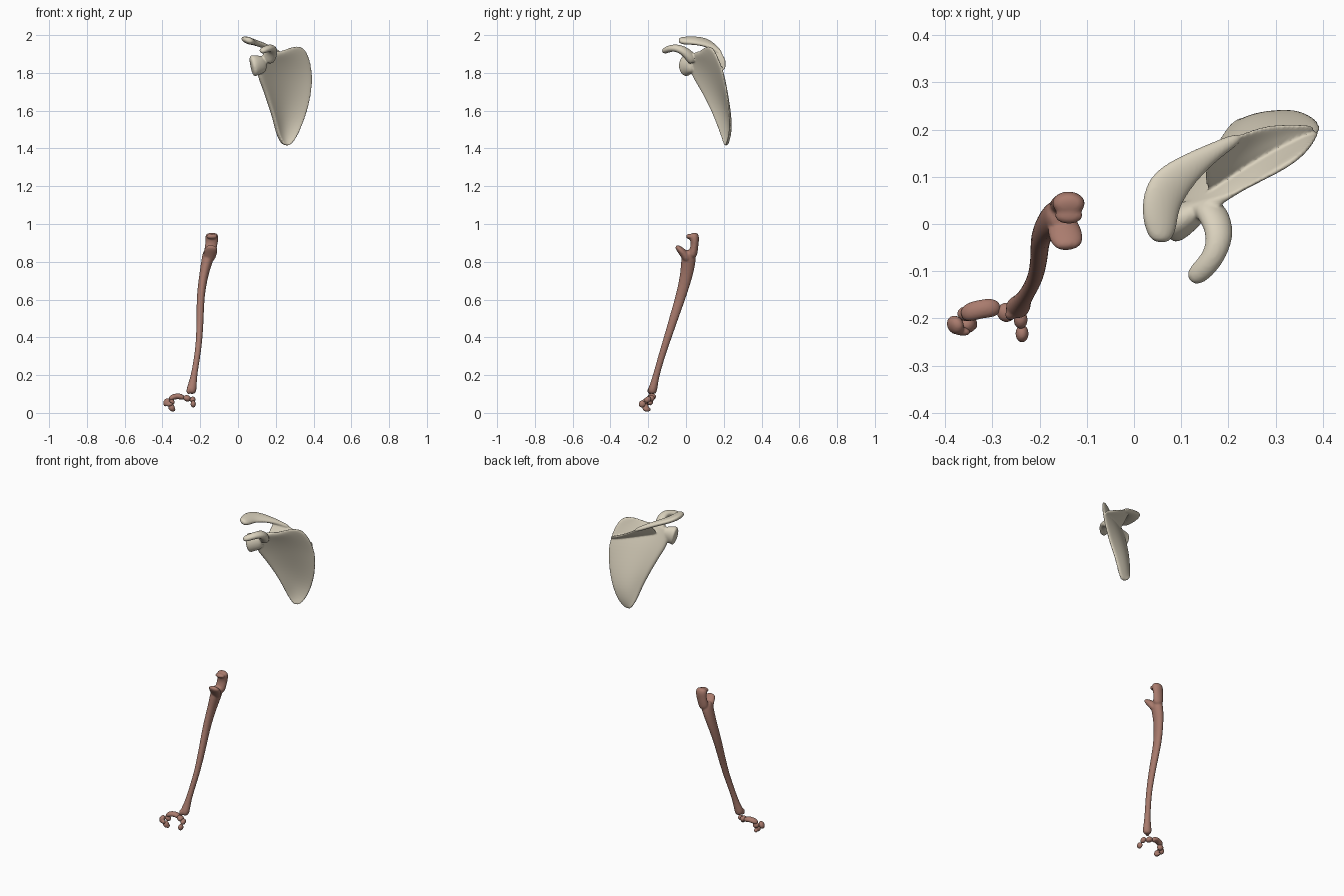
import bpy, bmesh, math
from mathutils import Vector as V, Matrix


def material(name, col):
    m = bpy.data.materials.new(name)
    m.diffuse_color = (*col, 1)
    return m


IVORY = material("ivory_bone", (0.70, 0.64, 0.51))
BROWN = material("brown_bone", (0.40, 0.20, 0.155))


def skin(bm, rings):
    """Join equal rings of points into a closed tube."""
    vs = [[bm.verts.new(p) for p in r] for r in rings]
    n = len(vs[0])
    for a, b in zip(vs, vs[1:]):
        for i in range(n):
            j = (i + 1) % n
            bm.faces.new((a[i], a[j], b[j], b[i]))
    bm.faces.new(vs[0][::-1])
    bm.faces.new(vs[-1])


def loft(bm, secs, side, n=10):
    """Elliptical sections (x, y, z, half width along side, half depth) along a path."""
    pts = [V(s[:3]) for s in secs]
    rings = []
    for i, s in enumerate(secs):
        t = (pts[min(i + 1, len(pts) - 1)] - pts[max(i - 1, 0)]).normalized()
        u = V(side)
        u = (u - t * u.dot(t)).normalized()
        w = t.cross(u)
        rings.append([pts[i] + u * s[3] * math.cos(k * math.tau / n)
                      + w * s[4] * math.sin(k * math.tau / n) for k in range(n)])
    skin(bm, rings)


def blob(bm, c, r, rot=(0, 0, 0)):
    m = Matrix.Translation(c)
    for ang, ax in zip(rot, "XYZ"):
        m = m @ Matrix.Rotation(ang, 4, ax)
    m = m @ Matrix.Diagonal((*[k * 1.06 for k in r], 1))
    bmesh.ops.create_icosphere(bm, subdivisions=2, radius=1, matrix=m)


def bone(name, bm, mat, voxel, smooth):
    """Fuse the overlapping volumes into one smooth bone."""
    bmesh.ops.recalc_face_normals(bm, faces=bm.faces)
    me = bpy.data.meshes.new(name)
    bm.to_mesh(me)
    bm.free()
    me.materials.append(mat)
    ob = bpy.data.objects.new(name, me)
    bpy.context.collection.objects.link(ob)
    ob.modifiers.new("round", "SUBSURF").levels = 2
    ob.modifiers["round"].render_levels = 2
    r = ob.modifiers.new("fuse", "REMESH")
    r.mode = "VOXEL"
    r.voxel_size = voxel
    r.use_smooth_shade = True
    s = ob.modifiers.new("soften", "SMOOTH")
    s.factor = 0.5
    s.iterations = smooth
    for p in me.polygons:
        p.use_smooth = True


# --- shoulder blade ---
bm = bmesh.new()
# body: lateral point, medial point, backward bow, sag of the row
rows = [((.125, .020, 1.900), (.328, .122, 1.968), .000, .026),
        ((.105, .015, 1.865), (.378, .165, 1.895), .012, .012),
        ((.098, .030, 1.795), (.396, .200, 1.800), .022, 0),
        ((.128, .075, 1.725), (.394, .215, 1.715), .028, 0),
        ((.158, .122, 1.640), (.374, .230, 1.615), .030, 0),
        ((.188, .163, 1.550), (.344, .238, 1.530), .026, 0),
        ((.204, .190, 1.480), (.315, .232, 1.465), .016, 0),
        ((.225, .208, 1.435), (.290, .220, 1.430), .006, 0),
        ((.245, .212, 1.415), (.270, .215, 1.415), .000, 0)]
nrm = V((-.5, .86, .1))
rings = []
for a, b, bow, sag in rows:
    back, front = [], []
    for k in range(8):
        t = k / 7
        hump = math.sin(math.pi * t)
        p = V(a).lerp(V(b), t) + nrm * bow * hump - V((0, 0, sag * hump))
        th = .008 + .012 * (1 - t) ** 3
        back.append(p + nrm * th)
        front.append(p - nrm * th)
    rings.append(back + front[::-1])
skin(bm, rings)

# spine ridge: root on the body, crest behind it
ridge = [((.385, .195, 1.815), (.388, .208, 1.825)),
         ((.320, .165, 1.830), (.322, .210, 1.848)),
         ((.250, .125, 1.842), (.260, .203, 1.880)),
         ((.190, .085, 1.850), (.195, .172, 1.918)),
         ((.150, .060, 1.855), (.145, .138, 1.945))]
rings = []
for a, b in ridge:
    a, b = V(a), V(b)
    up = V((0, .2, 1))
    m = a.lerp(b, .55)
    rings.append([a - up * .014, m - up * .007, b - up * .012, b + (b - a) * .06,
                  b + up * .012, m + up * .007, a + up * .014, a - (b - a) * .1])
skin(bm, rings)

# acromion: flat hooked end of the spine
loft(bm, [(.230, .187, 1.900, .012, .012), (.170, .155, 1.930, .020, .015),
          (.115, .118, 1.953, .034, .016), (.066, .077, 1.968, .052, .018),
          (.053, .025, 1.972, .045, .020), (.058, -.020, 1.970, .034, .020),
          (.056, -.040, 1.974, .018, .012)], (1, 0, -.35))

# coracoid: beak curling forward and sideways
loft(bm, [(.150, .040, 1.860, .040, .030), (.172, .015, 1.895, .038, .028),
          (.183, -.025, 1.927, .032, .024), (.170, -.070, 1.934, .025, .020),
          (.140, -.103, 1.922, .026, .019), (.118, -.120, 1.912, .016, .014)],
     (1, -.5, 0))

# socket and neck
loft(bm, [(.068, -.002, 1.835, .036, .052), (.082, .000, 1.838, .044, .062),
          (.105, .010, 1.842, .036, .052), (.150, .040, 1.845, .024, .045)],
     (0, 1, 0), 12)
bone("shoulder_blade", bm, IVORY, .0045, 4)

# --- forearm bone ---
bm = bmesh.new()
X = (1, 0, 0)
loft(bm, [(-.250, -.180, .100, .018, .018), (-.247, -.178, .120, .030, .027),
          (-.240, -.168, .155, .023, .021), (-.231, -.155, .210, .017, .018),
          (-.214, -.126, .310, .017, .019), (-.205, -.100, .390, .018, .021),
          (-.200, -.062, .510, .020, .025), (-.199, -.026, .620, .022, .029),
          (-.180, .006, .740, .025, .036), (-.160, .014, .820, .034, .043),
          (-.150, .018, .865, .034, .032)], X)
blob(bm, (-.262, -.192, .118), (.011, .012, .020))
# elbow hook
loft(bm, [(-.152, .030, .820, .032, .028), (-.146, .042, .865, .034, .023),
          (-.140, .047, .900, .034, .021), (-.138, .044, .928, .038, .029),
          (-.138, .038, .954, .032, .022)], X)
blob(bm, (-.138, .018, .934), (.030, .018, .014))
# lower lip of the elbow notch
loft(bm, [(-.156, .015, .800, .030, .026), (-.148, -.012, .845, .038, .024),
          (-.141, -.036, .868, .038, .018), (-.138, -.052, .885, .024, .011)], X)
bone("forearm_bone", bm, BROWN, .0045, 4)

# --- wrist bones ---
wrist = {
    "wrist_bone_inner": [((-.270, -.187, .077), (.021, .021, .017), (0, .4, .3))],
    "wrist_bone_pea": [((-.237, -.232, .047), (.014, .019, .019), (.3, 0, 0))],
    "wrist_bone_hook": [((-.240, -.203, .070), (.015, .020, .016), (.5, 0, 0))],
    "wrist_bone_outer": [((-.378, -.214, .056), (.016, .021, .023), (0, .5, .4)),
                         ((-.368, -.226, .046), (.022, .010, .012), (0, 0, -.2))],
    "wrist_bone_small": [((-.355, -.190, .058), (.020, .016, .018), (0, .5, 0))],
    "wrist_bone_low": [((-.352, -.214, .029), (.017, .017, .022), (0, -.4, .3)),
                       ((-.345, -.205, .018), (.011, .020, .012), (0, 0, .5))],
}
for name, parts in wrist.items():
    bm = bmesh.new()
    for p in parts:
        blob(bm, *p)
    bone(name, bm, BROWN, .003, 3)

# arched bone spanning the wrist
bm = bmesh.new()
loft(bm, [(-.364, -.194, .070, .012, .010), (-.350, -.187, .082, .022, .017),
          (-.325, -.180, .089, .021, .016), (-.300, -.177, .086, .022, .017),
          (-.284, -.179, .076, .013, .011)], (0, 1, 0))
bone("wrist_bone_arched", bm, BROWN, .003, 3)
